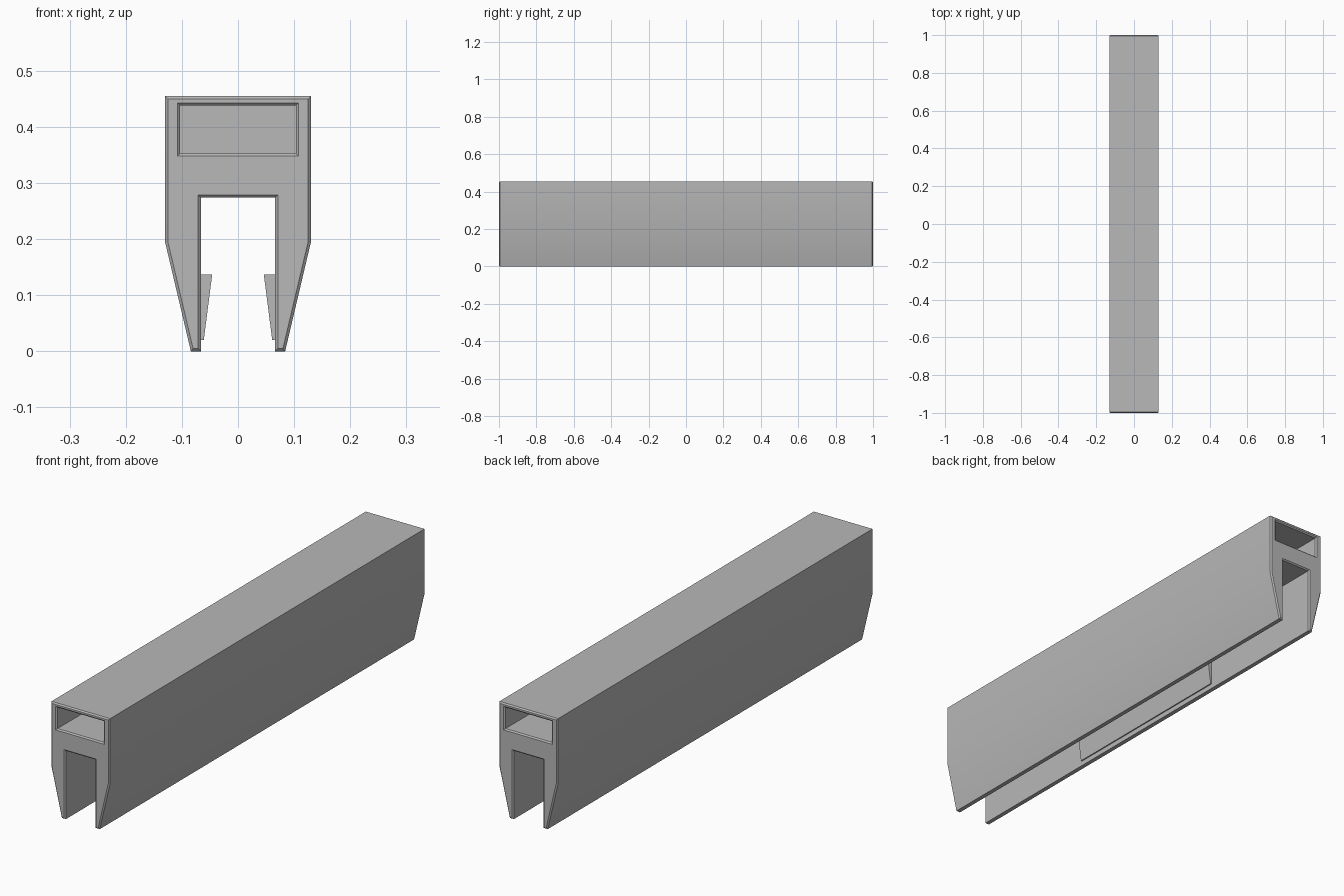
import bpy
import bmesh

if "Cube" in bpy.data.objects:
    bpy.data.objects.remove(bpy.data.objects["Cube"], do_unlink=True)

grey = bpy.data.materials.new("plain grey")
grey.use_nodes = True
colour = (0.48, 0.48, 0.48, 1)
grey.diffuse_color = colour
grey.node_tree.nodes["Principled BSDF"].inputs["Base Color"].default_value = colour

CHAMFER = 0.005


def loft(name, rings, end_chamfer=0):
    """Join equal rings of (x, z) points placed at given y, closing both ends."""
    bm = bmesh.new()
    loops = [[bm.verts.new((x, y, z)) for x, z in pts] for y, pts in rings]
    n = len(loops[0])
    for a, b in zip(loops, loops[1:]):
        for i in range(n):
            j = (i + 1) % n
            bm.faces.new((a[i], a[j], b[j], b[i]))
    caps = [bm.faces.new(loops[0]), bm.faces.new(loops[-1])]
    bmesh.ops.recalc_face_normals(bm, faces=bm.faces[:])
    if end_chamfer:
        edges = [e for f in caps for e in f.edges]
        bmesh.ops.bevel(bm, geom=edges, offset=end_chamfer, segments=1,
                        profile=0.5, affect='EDGES')
    mesh = bpy.data.meshes.new(name)
    bm.to_mesh(mesh)
    bm.free()
    obj = bpy.data.objects.new(name, mesh)
    bpy.context.collection.objects.link(obj)
    mesh.materials.append(grey)
    return obj


def select(obj):
    bpy.ops.object.select_all(action='DESELECT')
    obj.select_set(True)
    bpy.context.view_layer.objects.active = obj


# Rail body: upside-down U profile with tapering legs
half = [(0.066, 0.274), (0.066, 0), (0.084, 0), (0.13, 0.195), (0.13, 0.455)]
profile = half + [(-x, z) for x, z in reversed(half)]
body = loft("rail_body", [(-1, profile), (1, profile)], CHAMFER)


# Rectangular pocket with a flared mouth at each end
def pocket_ring(grow):
    w, low, high = 0.103 + grow, 0.353 - grow, 0.438 + grow
    return [(-w, low), (w, low), (w, high), (-w, high)]


for side in (-1, 1):
    cutter = loft("pocket_cutter", [(side * 0.05, pocket_ring(0)),
                                    (side * (1 - CHAMFER), pocket_ring(0)),
                                    (side * (1 + CHAMFER), pocket_ring(2 * CHAMFER))])
    cutter.hide_render = True
    mod = body.modifiers.new("pocket", 'BOOLEAN')
    mod.operation = 'DIFFERENCE'
    mod.solver = 'EXACT'
    mod.object = cutter
    select(body)
    bpy.ops.object.modifier_apply(modifier=mod.name)
    bpy.data.objects.remove(cutter, do_unlink=True)

bpy.ops.object.shade_smooth_by_angle(angle=0.5)

# Wedge-shaped grips on the inner faces of both legs
for side, name in ((-1, "right_grip"), (1, "left_grip")):
    wedge = [(side * x, z) for x, z in
             ((0.068, 0.02), (0.061, 0.02), (0.046, 0.137), (0.068, 0.137))]
    loft(name, [(-0.4, wedge), (0.4, wedge)])
